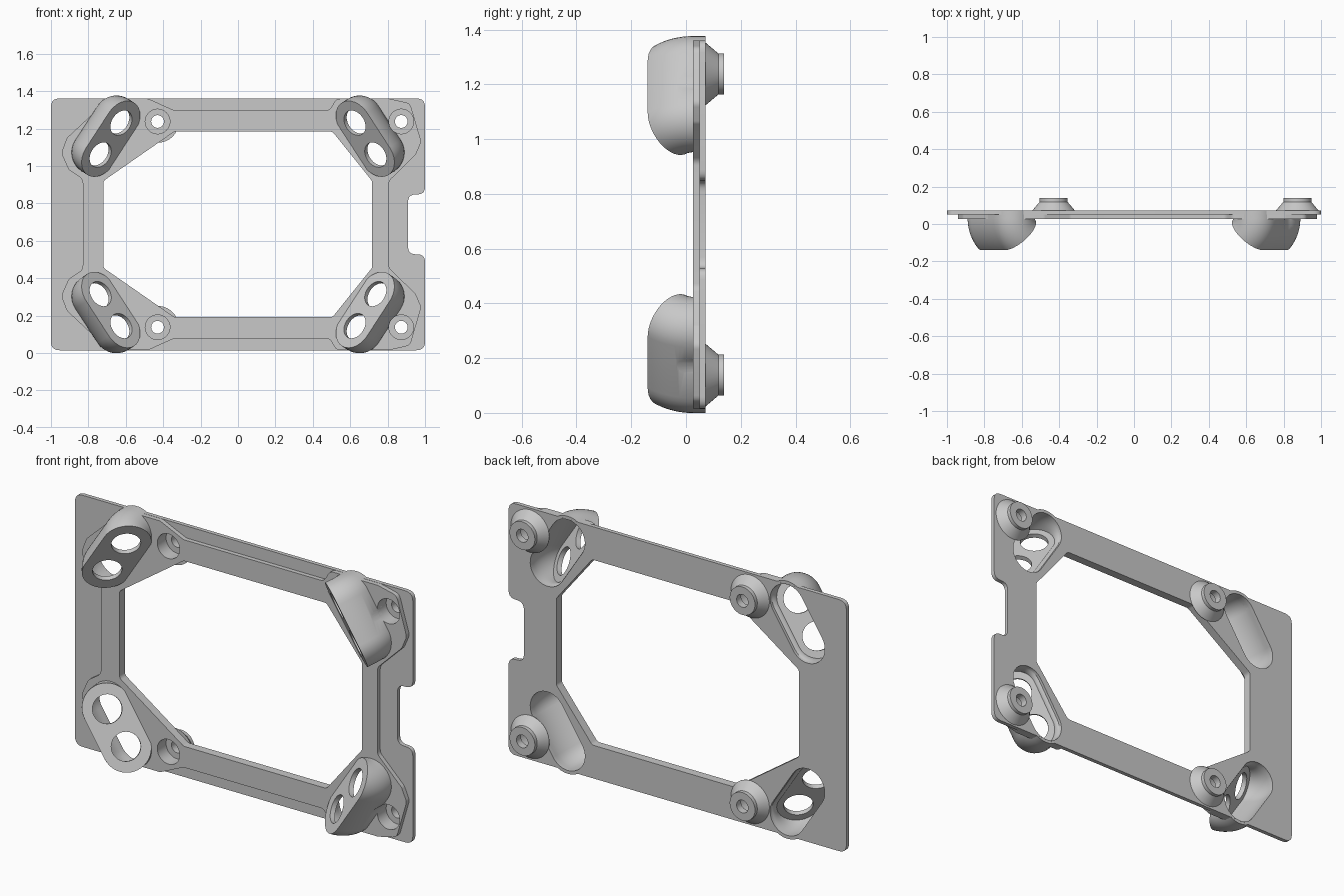
import bpy, bmesh, math
from mathutils import Vector

if "Cube" in bpy.data.objects:
    bpy.data.objects.remove(bpy.data.objects["Cube"])

MID = 0.688                      # height of the horizontal symmetry line
FRONT, STEP, BACK = 0.026, 0.05, 0.072
TILT = math.radians(45)

grey = bpy.data.materials.new("plain grey")
grey.use_nodes = True
grey.diffuse_color = (0.578, 0.578, 0.578, 1)
grey.node_tree.nodes["Principled BSDF"].inputs["Base Color"].default_value = grey.diffuse_color


def loft(name, rings):
    """Closed solid through a list of equal-length rings."""
    bm = bmesh.new()
    rows = [[bm.verts.new(p) for p in ring] for ring in rings]
    n = len(rows[0])
    bm.faces.new(rows[0])
    bm.faces.new(rows[-1])
    for low, high in zip(rows, rows[1:]):
        for i in range(n):
            j = (i + 1) % n
            bm.faces.new((low[i], low[j], high[j], high[i]))
    bmesh.ops.recalc_face_normals(bm, faces=bm.faces)
    if bm.calc_volume(signed=True) < 0:
        bmesh.ops.reverse_faces(bm, faces=bm.faces)
    mesh = bpy.data.meshes.new(name)
    bm.to_mesh(mesh)
    bm.free()
    mesh.materials.append(grey)
    obj = bpy.data.objects.new(name, mesh)
    bpy.context.collection.objects.link(obj)
    return obj


def fillet(points, radius, steps=5):
    """Round the corners of a polygon."""
    out = []
    for i, p in enumerate(points):
        p, a, b = Vector(p), Vector(points[i - 1]), Vector(points[(i + 1) % len(points)])
        da, db = a - p, b - p
        half = da.angle(db) / 2
        reach = min(radius / math.tan(half), da.length * 0.45, db.length * 0.45)
        s, e = p + da.normalized() * reach, p + db.normalized() * reach
        for k in range(steps + 1):
            t = k / steps
            out.append(s * (1 - t) ** 2 + p * 2 * t * (1 - t) + e * t * t)
    return out


def mirrored(upper):
    """Complete an outline from its upper half."""
    return upper + [(x, 2 * MID - z) for x, z in reversed(upper)]


def prism(name, outline, y0, y1):
    return loft(name, [[(x, y, z) for x, z in outline] for y in (y0, y1)])


def turned(name, x, z, profile, n=40):
    """Solid of revolution about the y direction from (radius, y) pairs."""
    turn = [math.tau * k / n for k in range(n)]
    return loft(name, [[(x + r * math.cos(t), y, z + r * math.sin(t)) for t in turn]
                       for r, y in profile])


def cut(target, *cutters):
    bpy.context.view_layer.objects.active = target
    for c in cutters:
        c.hide_render = True
        mod = target.modifiers.new("cut", 'BOOLEAN')
        mod.operation, mod.solver, mod.object = 'DIFFERENCE', 'EXACT', c
        bpy.ops.object.modifier_apply(modifier=mod.name)


def discard(*cutters):
    for c in cutters:
        bpy.data.objects.remove(c)


def smooth(obj):
    bpy.ops.object.select_all(action='DESELECT')
    obj.select_set(True)
    bpy.context.view_layer.objects.active = obj
    bpy.ops.object.shade_smooth_by_angle(angle=math.radians(30))


# Back plate with the side notch
plate = prism("back_plate", fillet(mirrored(
    [(-1, 1.361), (1, 1.361), (1, 0.848), (0.909, 0.848)]), 0.045), STEP, BACK)

# Raised front frame with its corner pads
frame = prism("front_frame", fillet(mirrored(
    [(-0.83, 0.93), (-0.905, 0.98), (-0.945, 1.07), (-0.915, 1.15), (-0.69, 1.36),
     (-0.48, 1.36), (-0.34, 1.297), (0.49, 1.297), (0.525, 1.36), (0.81, 1.36),
     (0.92, 1.335), (0.98, 1.13), (0.95, 1.06), (0.807, 0.92)]), 0.04), FRONT, STEP + 0.001)

# Central opening
opening = prism("opening_cutter", fillet(mirrored(
    [(-0.72, 0.92), (-0.34, 1.184), (0.505, 1.184), (0.717, 0.92)]), 0.03), -0.1, 0.2)
cut(plate, opening)
cut(frame, opening)
discard(opening)

# Stand-off bosses with counterbored screw holes
bores = []
for side, x in (("right", -0.43), ("left", 0.873)):
    for level, z in (("upper", 1.238), ("lower", 2 * MID - 1.238)):
        boss = turned(f"{level}_{side}_boss", x, z, [(0.114, BACK - 0.002), (0.114, BACK),
                      (0.075, 0.118), (0.075, 0.138)])
        bore = turned("bore_cutter", x, z, [(0.066, -0.2), (0.066, 0.1), (0.034, 0.1), (0.034, 0.2)])
        for part in (boss, plate, frame):
            cut(part, bore)
        smooth(boss)
        bores.append(bore)

# Tilted hollow pods in the four corners
RADIUS, HALF, HINGE_Y = 0.12, 0.11, 0.0317
LEAN = math.radians(57)


def stadium(radius, n=20):
    """Slot outline as (distance from hinge, position along hinge)."""
    pts = []
    for end in (0, 1):
        for k in range(n + 1):
            t = math.pi * (end + k / n)
            pts.append((RADIUS + 0.003 + radius * math.cos(t),
                        (HALF if end == 0 else -HALF) + radius * math.sin(t)))
    return pts


for side, sx in (("right", -1), ("left", 1)):
    for level, sz in (("upper", 1), ("lower", -1)):
        out = Vector((sx * math.sin(LEAN), 0, sz * math.cos(LEAN)))
        along = Vector((-sx * math.cos(LEAN), 0, sz * math.sin(LEAN)))
        forward = Vector((0, -1, 0))
        hinge = Vector((sx * 0.678, HINGE_Y, MID + sz * 0.456)) - out * 0.085

        def ring(outline, angle, sink=0.0):
            swing = out * math.cos(angle) + forward * math.sin(angle)
            normal = forward * math.cos(angle) - out * math.sin(angle)
            return [hinge + swing * u + along * v - normal * sink for u, v in outline]

        angles = [TILT * k / 10 for k in range(11)]
        shell, hollow = stadium(RADIUS), stadium(RADIUS - 0.018)
        pod = loft(f"{level}_{side}_pod", [ring(shell, 0, BACK - HINGE_Y - 0.0005)]
                   + [ring(shell, a) for a in angles])
        pocket = loft("pocket_cutter", [ring(hollow, 0, 0.1)]
                      + [ring(hollow, a, 0.025) for a in angles])
        holes = []
        for v0 in (-0.102, 0.102):
            circle = [(RADIUS + 0.003 + 0.072 * math.cos(math.tau * k / 40),
                       v0 + 0.072 * math.sin(math.tau * k / 40)) for k in range(40)]
            holes.append(loft("hole_cutter", [ring(circle, TILT, s) for s in (-0.05, 0.06)]))
        cut(pod, pocket, *holes, *bores)
        cut(plate, pocket)
        cut(frame, pocket, *holes)
        discard(pocket, *holes)
        smooth(pod)

discard(*bores)
smooth(plate)
smooth(frame)
